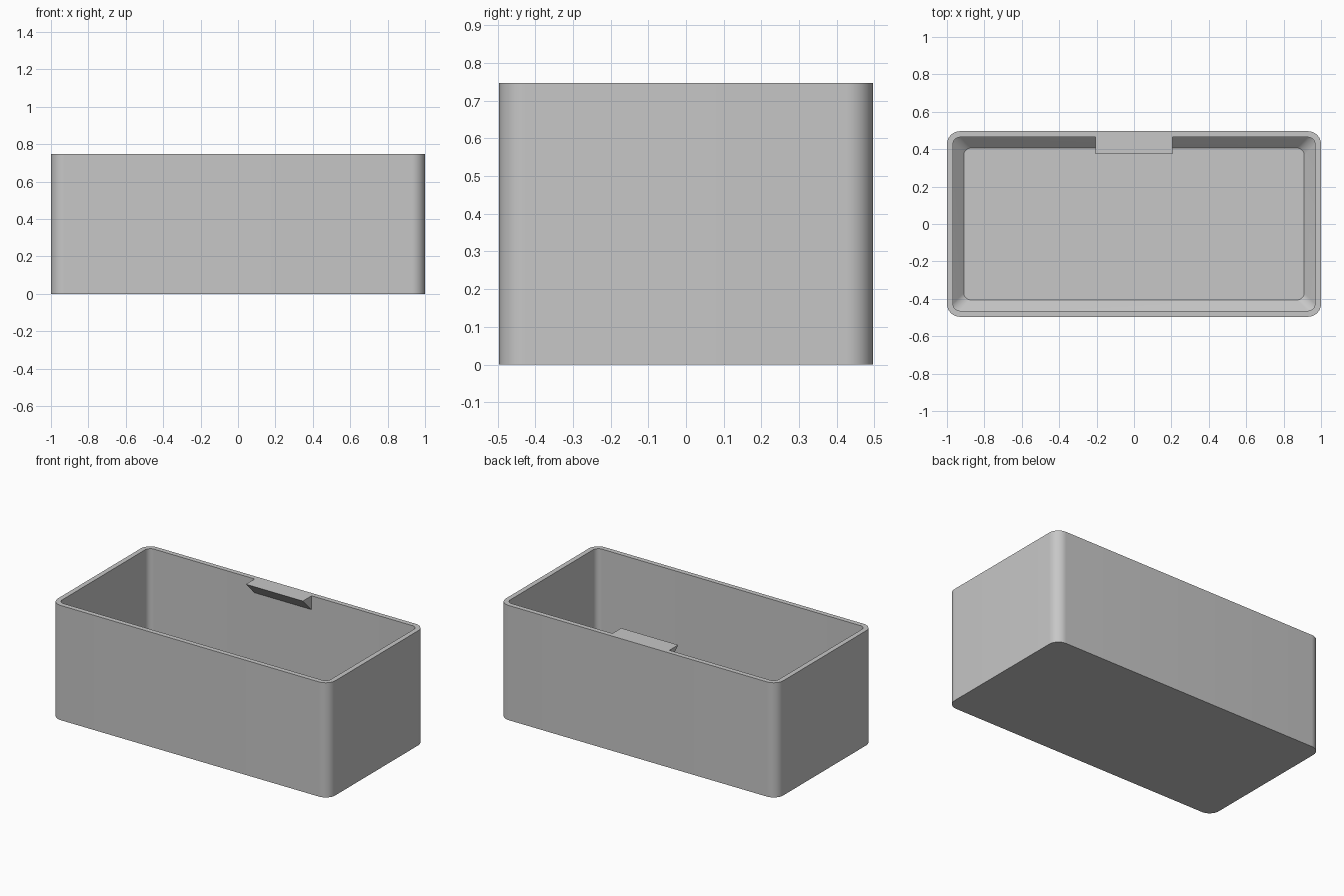
import bpy, bmesh
from math import cos, sin, pi, radians

cube = bpy.data.objects.get("Cube")
if cube:
    bpy.data.objects.remove(cube, do_unlink=True)

HALF_X, HALF_Y, HEIGHT = 1.0, 0.496, 0.747
WALL, FLOOR, CHAMFER = 0.032, 0.032, 0.058
RADIUS, SEGMENTS = 0.07, 12
TAB_HALF, TAB_DEPTH = 0.205, 0.09

grey = bpy.data.materials.new("light grey")
grey.use_nodes = True
colour = (0.57, 0.57, 0.57, 1)
grey.diffuse_color = colour
grey.node_tree.nodes["Principled BSDF"].inputs["Base Color"].default_value = colour


def finish(name, bm):
    """Turn a bmesh into a named, shaded object."""
    bmesh.ops.recalc_face_normals(bm, faces=bm.faces)
    mesh = bpy.data.meshes.new(name)
    bm.to_mesh(mesh)
    bm.free()
    mesh.materials.append(grey)
    obj = bpy.data.objects.new(name, mesh)
    bpy.context.collection.objects.link(obj)
    bpy.ops.object.select_all(action="DESELECT")
    obj.select_set(True)
    bpy.context.view_layer.objects.active = obj
    bpy.ops.object.shade_smooth_by_angle(angle=radians(30))
    return obj


def rounded_ring(bm, inset, radius, z):
    """Rounded rectangle of vertices, inset from the outer size."""
    ring = []
    for quarter, (sx, sy) in enumerate([(1, 1), (-1, 1), (-1, -1), (1, -1)]):
        cx = sx * (HALF_X - inset - radius)
        cy = sy * (HALF_Y - inset - radius)
        for i in range(SEGMENTS + 1):
            a = (quarter + i / SEGMENTS) * pi / 2
            ring.append(bm.verts.new((cx + radius * cos(a), cy + radius * sin(a), z)))
    return ring


# Open box: outer wall, rim, inner wall, chamfer and floor
bm = bmesh.new()
inner_radius = RADIUS - WALL
rings = [
    rounded_ring(bm, 0, RADIUS, 0),
    rounded_ring(bm, 0, RADIUS, HEIGHT),
    rounded_ring(bm, WALL, inner_radius, HEIGHT),
    rounded_ring(bm, WALL, inner_radius, FLOOR + CHAMFER),
    rounded_ring(bm, WALL + CHAMFER, inner_radius, FLOOR),
]
for low, high in zip(rings, rings[1:]):
    for i in range(len(low)):
        j = (i + 1) % len(low)
        bm.faces.new((low[i], low[j], high[j], high[i]))
bm.faces.new(rings[0])
bm.faces.new(rings[-1])
finish("box_shell", bm)

# Wedge tab on the inside of the back wall, flush with the rim
bm = bmesh.new()
wall_y = HALF_Y - WALL
profile = [(wall_y, HEIGHT), (wall_y - TAB_DEPTH, HEIGHT), (wall_y, HEIGHT - TAB_DEPTH)]
side = bm.faces.new([bm.verts.new((-TAB_HALF, y, z)) for y, z in profile])
extruded = bmesh.ops.extrude_face_region(bm, geom=[side], use_keep_orig=True)
moved = [v for v in extruded["geom"] if isinstance(v, bmesh.types.BMVert)]
bmesh.ops.translate(bm, verts=moved, vec=(2 * TAB_HALF, 0, 0))
finish("back_tab", bm)
